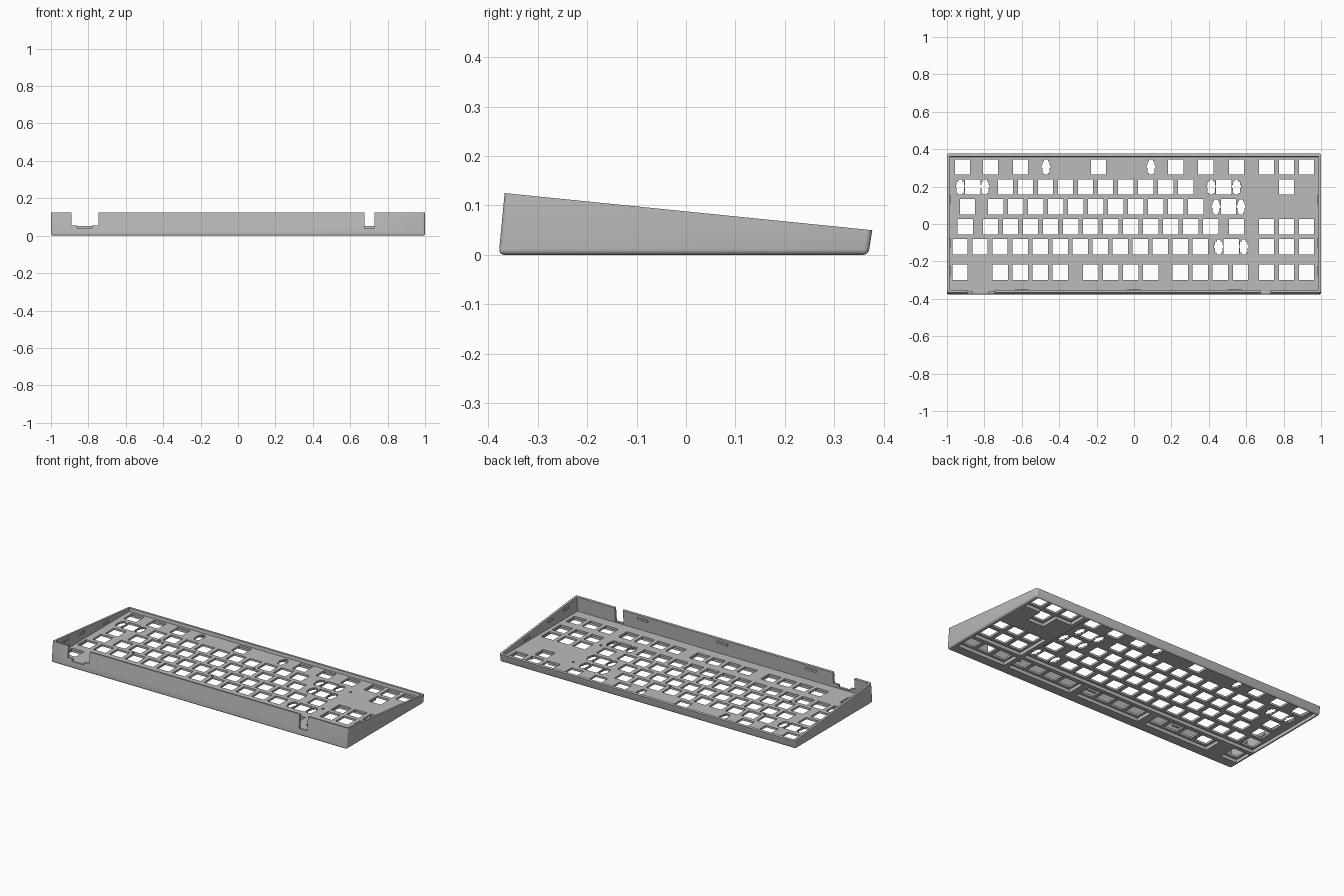
import bpy, bmesh, math
from mathutils import Matrix, Vector

if "Cube" in bpy.data.objects:
    bpy.data.objects.remove(bpy.data.objects["Cube"])

U = 0.107          # key pitch
FLOOR = 0.032      # top of the key plate
POCKET = 0.02      # depth of the keycap recesses
WALL = 0.013

grey = bpy.data.materials.new("case_grey")
grey.use_nodes = True
grey.diffuse_color = (0.5, 0.5, 0.5, 1)
grey.node_tree.nodes["Principled BSDF"].inputs["Base Color"].default_value = (0.5, 0.5, 0.5, 1)


def make(name, bm):
    bmesh.ops.recalc_face_normals(bm, faces=bm.faces)
    mesh = bpy.data.meshes.new(name)
    bm.to_mesh(mesh)
    bm.free()
    mesh.materials.append(grey)
    obj = bpy.data.objects.new(name, mesh)
    bpy.context.collection.objects.link(obj)
    return obj


def prism(bm, points, direction):
    """Extrude a closed outline of 3D points along a direction."""
    face = bm.faces.new([bm.verts.new(p) for p in points])
    new = bmesh.ops.extrude_face_region(bm, geom=[face])["geom"]
    bmesh.ops.translate(bm, verts=[v for v in new if isinstance(v, bmesh.types.BMVert)],
                        vec=direction)


def box(bm, x0, x1, y0, y1, z0, z1):
    prism(bm, [(x0, y0, z0), (x1, y0, z0), (x1, y1, z0), (x0, y1, z0)], (0, 0, z1 - z0))


def cut(target, cutter):
    cutter.hide_render = True
    mod = target.modifiers.new("cut", 'BOOLEAN')
    mod.operation = 'DIFFERENCE'
    mod.solver = 'EXACT'
    mod.object = cutter
    bpy.context.view_layer.objects.active = target
    bpy.ops.object.modifier_apply(modifier=mod.name)
    bpy.data.objects.remove(cutter)


def rim(y):
    return 0.125 - 0.075 * (y + 0.367) / 0.744


# Outer body: wedge profile with rounded bottom and corners
bm = bmesh.new()
prism(bm, [(-1, -0.379, 0), (-1, 0.369, 0), (-1, 0.377, 0.05), (-1, -0.367, 0.125)], (2, 0, 0))
soft = [e for e in bm.edges if min(v.co.z for v in e.verts) < 0.001]
bmesh.ops.bevel(bm, geom=soft, offset=0.011, segments=4, profile=0.5, affect='EDGES')
case = make("keyboard_case", bm)

# Hollow interior
bm = bmesh.new()
prism(bm, [(-1 + WALL, -0.375 + WALL, FLOOR), (-1 + WALL, 0.372 - WALL, FLOOR),
           (-1 + WALL, 0.390 - WALL, 0.2), (-1 + WALL, -0.359 + WALL, 0.2)], (2 - 2 * WALL, 0, 0))
cut(case, make("interior_cutter", bm))

# Cable and switch openings in the front wall
bm = bmesh.new()
box(bm, -0.89, -0.745, -0.5, -0.35, 0.055, 0.3)
box(bm, 0.675, 0.73, -0.5, -0.35, 0.04, 0.3)
cut(case, make("opening_cutter", bm))
bm = bmesh.new()
box(bm, -0.86, -0.78, -0.5, -0.35, 0.04, 0.06)
cut(case, make("socket_cutter", bm))

# Recesses for the key groups, open on the underside
ROWS = [0.305, 0.198, 0.092, -0.015, -0.122, -0.258]
H = U / 2 + 0.002
bm = bmesh.new()


def pocket(x0, x1, y0, y1):
    box(bm, x0 - H, x1 + H, y0 - H, y1 + H, -0.05, POCKET)


pocket(-0.93, 0.57, ROWS[4], ROWS[0])
pocket(0.708, 0.922, ROWS[4], ROWS[3])
pocket(0.708, 0.922, ROWS[5], ROWS[5])
pocket(-0.93, -0.93, ROWS[5], ROWS[5])
for start in (-0.715, -0.232, 0.248):
    pocket(start, start + 3 * U, ROWS[5], ROWS[5])
# arrow cluster as one T-shaped recess
a, b, c, d = 0.708 - H, 0.815 - H, 0.815 + H, 0.922 + H
lo, mid, hi = ROWS[1] - H, ROWS[0] - H, ROWS[0] + H
prism(bm, [(a, hi, -0.05), (a, mid, -0.05), (b, mid, -0.05), (b, lo, -0.05),
           (c, lo, -0.05), (c, mid, -0.05), (d, mid, -0.05), (d, hi, -0.05)],
      (0, 0, POCKET + 0.05))
cut(case, make("recess_cutter", bm))

# Switch holes: (row, first x, count)
runs = [(0, -0.917, 1), (0, -0.767, 1), (0, -0.607, 1), (0, -0.19, 1), (0, 0.223, 1),
        (0, 0.383, 1), (0, 0.548, 1), (0, 0.708, 3),
        (1, -0.863, 1), (1, -0.687, 10), (1, 0.48, 1), (1, 0.815, 1),
        (2, -0.89, 1), (2, -0.74, 11), (2, 0.505, 1),
        (3, -0.903, 1), (3, -0.767, 12), (3, 0.548, 1), (3, 0.708, 3),
        (4, -0.93, 13), (4, 0.52, 1), (4, 0.708, 3),
        (5, -0.93, 1), (5, -0.715, 4), (5, -0.232, 4), (5, 0.248, 4), (5, 0.708, 3)]
bm = bmesh.new()
S = 0.041
for row, x, count in runs:
    for i in range(count):
        cx, cy = x + i * U, ROWS[row]
        box(bm, cx - S, cx + S, cy - S, cy + S, -0.05, 0.1)

# Stabiliser holes: stepped outline, mirrored left to right
half = [(0.012, -0.04), (0.012, -0.031), (0.019, -0.031), (0.019, -0.006),
        (0.024, -0.006), (0.024, 0.01), (0.019, 0.01), (0.019, 0.029),
        (0.01, 0.029), (0.01, 0.039)]
outline = half + [(-x, y) for x, y in reversed(half)]
for row, centre, reach in [(0, -0.19, 0.281), (1, -0.863, 0.066), (1, 0.48, 0.067),
                           (2, 0.505, 0.067), (4, 0.52, 0.067)]:
    for side in (-1, 1):
        prism(bm, [(centre + side * reach + x, ROWS[row] + y, -0.05) for x, y in outline],
              (0, 0, 0.15))
cut(case, make("switch_cutter", bm))

# Small blind screw holes in the plate
bm = bmesh.new()
for x, y in [(0.625, 0.198), (0.625, -0.07), (-0.125, -0.07), (-0.66, -0.07),
             (-0.633, 0.145), (0.007, 0.145)]:
    bmesh.ops.create_cone(bm, cap_ends=True, segments=16, radius1=0.008, radius2=0.008,
                          depth=0.02, matrix=Matrix.Translation((x, y, FLOOR + 0.005)))
cut(case, make("screw_cutter", bm))

# Snap ridges inside the walls
bm = bmesh.new()
for side in (-1, 1):
    for y in (-0.25, -0.1, 0.13):
        z = rim(y) - 0.022
        x = side * (1 - WALL)
        box(bm, x - 0.006, x + 0.006, y - 0.025, y + 0.025, z - 0.006, z + 0.006)
for x in (-0.6, 0.0, 0.54):
    box(bm, x - 0.035, x + 0.035, -0.362, -0.347, 0.095, 0.107)
make("snap_ridges", bm)

for obj in bpy.context.selected_objects:
    obj.select_set(False)
case.select_set(True)
bpy.context.view_layer.objects.active = case
bpy.ops.object.shade_smooth_by_angle(angle=math.radians(30))
